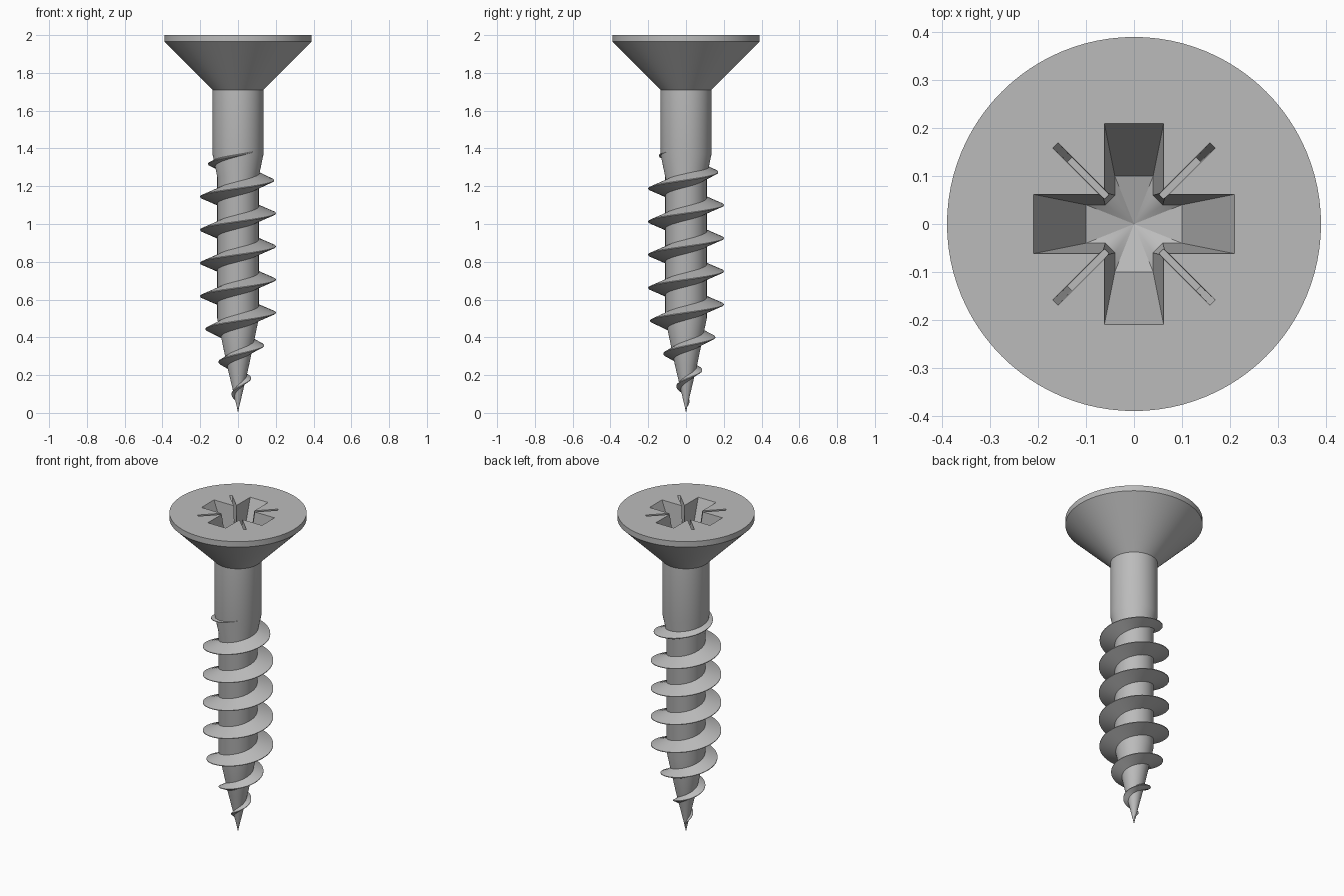
import bpy, bmesh
from math import sin, cos, pi, tau, floor
from mathutils import Vector, Matrix

cube = bpy.data.objects.get("Cube")
if cube:
    bpy.data.objects.remove(cube, do_unlink=True)

steel = bpy.data.materials.new("grey_steel")
steel.use_nodes = True
grey = (0.5, 0.5, 0.5, 1)
steel.diffuse_color = grey
steel.node_tree.nodes["Principled BSDF"].inputs["Base Color"].default_value = grey


def finish(bm, name):
    bmesh.ops.recalc_face_normals(bm, faces=bm.faces)
    mesh = bpy.data.meshes.new(name)
    bm.to_mesh(mesh)
    bm.free()
    mesh.materials.append(steel)
    obj = bpy.data.objects.new(name, mesh)
    bpy.context.collection.objects.link(obj)
    return obj


def select_only(obj):
    bpy.ops.object.select_all(action='DESELECT')
    obj.select_set(True)
    bpy.context.view_layer.objects.active = obj


def bridge(bm, a, b):
    n = len(a)
    for i in range(n):
        bm.faces.new((a[i], a[(i + 1) % n], b[(i + 1) % n], b[i]))


def interpolate(table, z):
    if z <= table[0][0]:
        return table[0][1]
    for (z0, r0), (z1, r1) in zip(table, table[1:]):
        if z <= z1:
            return r0 + (r1 - r0) * (z - z0) / (z1 - z0)
    return table[-1][1]


# Body: tip, tapered core, shank and countersunk head, as (height, radius)
body_profile = [(0.03, 0.006), (0.25, 0.058), (0.5, 0.11), (1.25, 0.11),
                (1.37, 0.135), (1.71, 0.135), (1.965, 0.39), (2.0, 0.39)]
SIDES = 96
bm = bmesh.new()
rings = [[bm.verts.new((r * cos(tau * i / SIDES), r * sin(tau * i / SIDES), z))
          for i in range(SIDES)] for z, r in body_profile]
for lower, upper in zip(rings, rings[1:]):
    bridge(bm, lower, upper)
tip = bm.verts.new((0, 0, 0))
for i in range(SIDES):
    bm.faces.new((tip, rings[0][(i + 1) % SIDES], rings[0][i]))
bm.faces.new(rings[-1])
body = finish(bm, "screw_body")

# Cross recess cutter: a tapered cross with a shallow pointed floor
def cross_points(length, width, inner):
    quarter = [(length, -width), (length, width), (inner, width), (width, inner)]
    return [Matrix.Rotation(k * pi / 2, 2) @ Vector(p) for k in range(4) for p in quarter]


TOP, FLOOR = 2.0, 1.75
bm = bmesh.new()
mouth = cross_points(0.21, 0.062, 0.066)
base = cross_points(0.10, 0.04, 0.06)
over = [m + (m - b) * 0.04 for m, b in zip(mouth, base)]
upper = [bm.verts.new((p.x, p.y, TOP + 0.04 * (TOP - FLOOR))) for p in over]
lower = [bm.verts.new((p.x, p.y, FLOOR)) for p in base]
bridge(bm, lower, upper)
bm.faces.new(upper)
point = bm.verts.new((0, 0, FLOOR - 0.03))
for i in range(len(lower)):
    bm.faces.new((point, lower[(i + 1) % len(lower)], lower[i]))
cutters = [finish(bm, "cross_cutter")]

# Four thin diagonal slots between the arms of the cross
for k in range(4):
    turn = Matrix.Rotation(pi / 4 + k * pi / 2, 3, 'Z')
    bm = bmesh.new()
    loops = []
    for z, end, half in ((1.87, 0.19, 0.006), (2.01, 0.235, 0.008)):
        corners = ((0.03, -half), (end, -half), (end, half), (0.03, half))
        loops.append([bm.verts.new(turn @ Vector((x, y, z))) for x, y in corners])
    bridge(bm, *loops)
    for loop in loops:
        bm.faces.new(loop)
    cutters.append(finish(bm, "slot_cutter"))

# Cut the drive into the head
select_only(body)
for cutter in cutters:
    cutter.hide_render = True
    mod = body.modifiers.new("drive_cut", 'BOOLEAN')
    mod.operation = 'DIFFERENCE'
    mod.solver = 'EXACT'
    mod.object = cutter
    bpy.ops.object.modifier_apply(modifier=mod.name)
    bpy.data.objects.remove(cutter, do_unlink=True)

# Thread: a sharp ridge swept along a right-handed helix
PITCH, PHASE = 0.1755, 0.53
crest_radius = [(0.03, 0.008), (0.1, 0.036), (0.185, 0.07), (0.5, 0.195), (0.53, 0.2),
                (1.19, 0.2), (1.235, 0.19), (1.275, 0.17), (1.33, 0.155), (1.41, 0.125)]
START, END, STEPS = 0.04, 1.41, 64
count = floor((END - START) / PITCH * STEPS)
bm = bmesh.new()
sections = []
for i in range(count + 1):
    z = START + i * PITCH / STEPS
    angle = tau * (z - PHASE) / PITCH
    crest = interpolate(crest_radius, z)
    root = min(interpolate(body_profile, z), 0.12)
    height = max(crest - root, 0.002)
    half = min(0.038, 0.006 + 0.42 * height)
    inner = root * 0.85
    ridge = ((inner, -half * 1.15), (crest, -0.002), (crest, 0.002), (inner, half * 1.15))
    sections.append([bm.verts.new((r * cos(angle), r * sin(angle), z + dz))
                     for r, dz in ridge])
for a, b in zip(sections, sections[1:]):
    bridge(bm, a, b)
bm.faces.new(sections[0])
bm.faces.new(sections[-1])
thread = finish(bm, "screw_thread")

for obj in (body, thread):
    select_only(obj)
    bpy.ops.object.shade_smooth_by_angle(angle=pi / 6)
